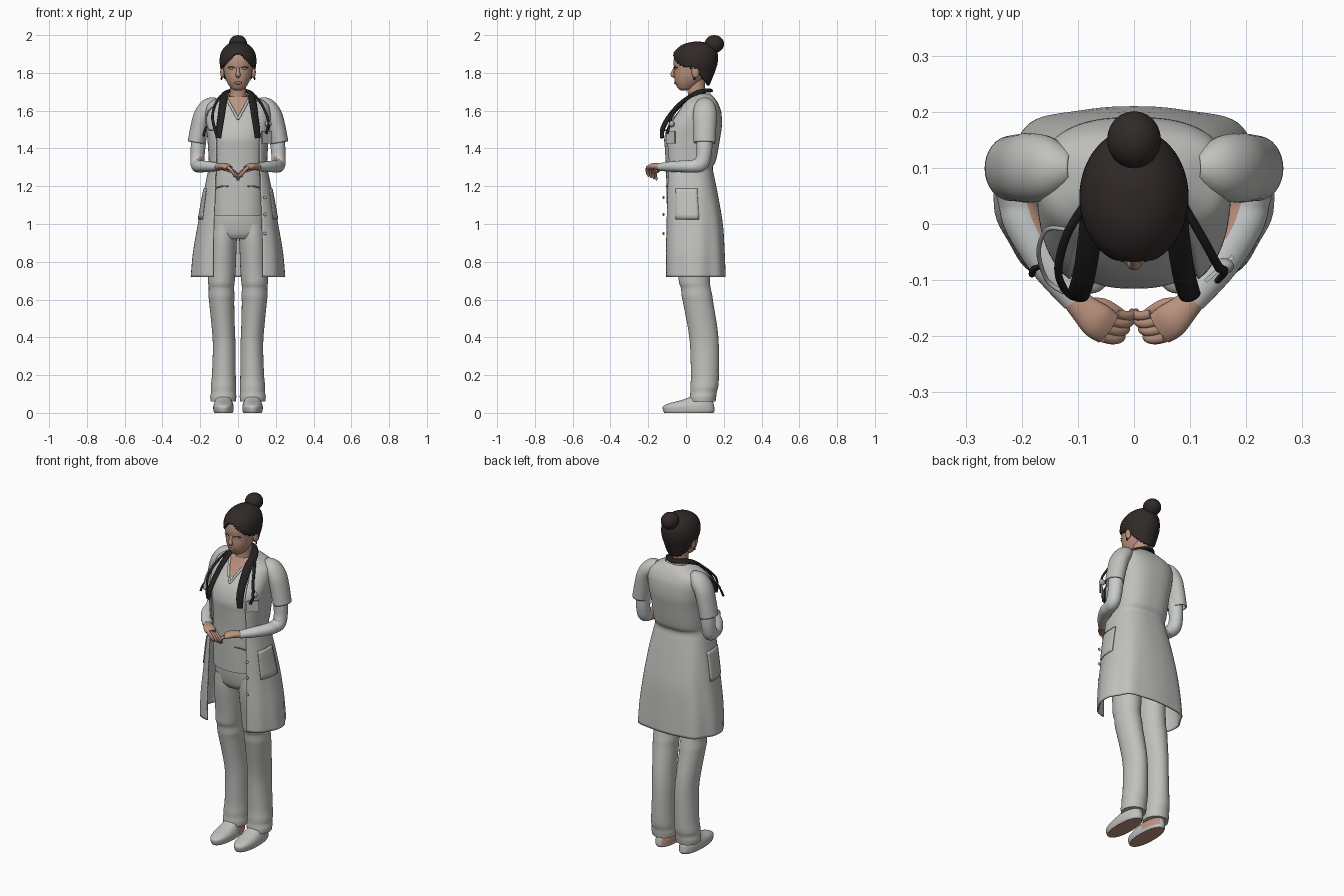
import bpy, bmesh, math
from mathutils import Vector

def mat(name, r, g, b):
    m = bpy.data.materials.new(name)
    m.diffuse_color = (r, g, b, 1)
    return m

CLOTH = mat("cloth_grey", .53, .53, .51)
SLEEVE = mat("undersleeve_grey", .58, .60, .60)
SKIN = mat("skin", .50, .29, .21)
HAIR = mat("dark_hair", .030, .023, .021)
BLACK = mat("black_rubber", .016, .015, .015)
METAL = mat("pale_metal", .42, .42, .42)
LIP = mat("lips", .36, .16, .13)

def smooth_rows(rows, n=5):
    """Catmull-Rom resampling of a list of equal-length tuples."""
    out = []
    for i in range(len(rows) - 1):
        p = [rows[max(0, min(len(rows) - 1, i + k))] for k in (-1, 0, 1, 2)]
        for j in range(n):
            t = j / n
            out.append(tuple(.5 * (2 * b + (c - a) * t + (2 * a - 5 * b + 4 * c - d) * t * t
                                   + (3 * b - a - 3 * c + d) * t ** 3) for a, b, c, d in zip(*p)))
    return out + [tuple(rows[-1])]

def grid(name, rings, mats, closed=True, caps=True, rule=None, thick=0, drop=None):
    """Skin a list of rings; rule(centre, normal) picks the material slot, drop removes faces."""
    bm = bmesh.new()
    vs = [[bm.verts.new(p) for p in r] for r in rings]
    n = len(rings[0])
    for a, b in zip(vs, vs[1:]):
        for i in range(n if closed else n - 1):
            j = (i + 1) % n
            bm.faces.new((a[i], a[j], b[j], b[i]))
    if closed and caps:
        bm.faces.new(vs[0])
        bm.faces.new(vs[-1])
    bmesh.ops.recalc_face_normals(bm, faces=bm.faces[:])
    if drop:
        gone = [f for f in bm.faces if drop(f.calc_center_median())]
        bmesh.ops.delete(bm, geom=gone, context='FACES')
    for f in bm.faces:
        f.smooth = True
        if rule:
            f.material_index = int(rule(f.calc_center_median(), f.normal))
    me = bpy.data.meshes.new(name)
    bm.to_mesh(me)
    bm.free()
    me.set_sharp_from_angle(angle=math.radians(50))
    for m in mats:
        me.materials.append(m)
    ob = bpy.data.objects.new(name, me)
    bpy.context.collection.objects.link(ob)
    if thick:
        md = ob.modifiers.new("thickness", 'SOLIDIFY')
        md.thickness, md.offset = thick, -1
    return ob

def spow(v, e):
    return math.copysign(abs(v) ** e, v)

def loft(name, rows, mats, s=1, segs=48, e=1.0, **kw):
    """Stack of superellipses; rows are (z, cx, cy, rx, ry)."""
    A = [2 * math.pi * i / segs for i in range(segs)]
    return grid(name, [[(s * (cx + rx * spow(math.cos(a), e)), cy + ry * spow(math.sin(a), e), z) for a in A]
                       for z, cx, cy, rx, ry in smooth_rows(rows)], mats, **kw)

def tube(name, rows, mats, s=1, segs=20, ref=None, n=6, **kw):
    """Tube along a path; rows are (x, y, z, ra, rb). ref gives the direction of ra."""
    R = smooth_rows(rows, n)
    P = [Vector(r[:3]) for r in R]
    rings = []
    for i, r in enumerate(R):
        t = (P[min(i + 1, len(P) - 1)] - P[max(i - 1, 0)]).normalized()
        d = (P[i] - Vector((0, .06, 1.45))) if ref is None else Vector(ref)
        u = (d - t * d.dot(t)).normalized()
        v = t.cross(u)
        ring = [P[i] + u * r[3] * math.cos(a) + v * r[4] * math.sin(a)
                for a in (2 * math.pi * k / segs for k in range(segs))]
        rings.append([(s * q.x, q.y, q.z) for q in ring])
    return grid(name, rings, mats, **kw)

def blob(name, c, r, m):
    k = 10
    rows = [(c[2] - r[2] * math.cos(t), c[0], c[1], r[0] * math.sin(t) + 1e-4, r[1] * math.sin(t) + 1e-4)
            for t in (math.pi * i / k for i in range(k + 1))]
    return loft(name, rows, [m], segs=24)

# Coat: (z, half width, front y, back y, half opening)
COAT = smooth_rows([(.72, .243, -.118, .21, .13), (.85, .233, -.12, .205, .13), (1.0, .21, -.12, .195, .128),
                    (1.15, .185, -.12, .17, .122), (1.25, .165, -.12, .15, .12), (1.30, .155, -.12, .142, .118),
                    (1.34, .155, -.121, .16, .117), (1.45, .162, -.125, .18, .115), (1.52, .17, -.105, .19, .11),
                    (1.59, .172, -.055, .187, .1), (1.635, .16, -.022, .172, .085), (1.665, .115, 0, .153, .07),
                    (1.69, .07, .012, .13, .05)], 6)

def coat_point(row, t, s, out=0):
    """t runs from the front edge (0) to the middle of the back (1)."""
    z, w, yf, yb, gap = row
    a0 = math.asin((gap / w) ** (1 / .75))
    a = a0 + (math.pi - a0) * t
    flare = max(0, 1.2 - z) * .016 * math.sin(t * 6 * math.pi) * math.sin(math.pi * t)
    w, h = w + out + flare, (yb - yf) / 2 + out + flare
    return (s * w * math.sin(a) ** .75 if t < 1 else 0, (yf + yb) / 2 - h * spow(math.cos(a), .75), z)

half = [i / 36 for i in range(37)]
grid("coat", [[coat_point(r, t, -1) for t in half] + [coat_point(r, t, 1) for t in half[-2::-1]] for r in COAT],
     [CLOTH], closed=False, thick=.008)
for s in (-1, 1):
    rows = [r for r in COAT if 1.02 < r[0] < 1.2]
    grid("coat_pocket", [[coat_point(r, .2 + .03 * i, s, .005) for i in range(9)] for r in rows],
         [CLOTH], closed=False, thick=.005)
for z in (.95, 1.05, 1.14):
    blob("coat_button", (.143, -.119, z), (.009, .005, .009), METAL)

# Scrub top with a skin V at the neck
def scrub_row(z, w, yf, yb):
    return (z, 0, (yf + yb) / 2, w, (yb - yf) / 2)

loft("scrub_top", [scrub_row(*r) for r in [
    (1.045, .142, -.1, .14), (1.15, .14, -.103, .13), (1.3, .135, -.106, .12), (1.4, .142, -.112, .145),
    (1.46, .147, -.114, .16), (1.53, .15, -.09, .17), (1.59, .15, -.045, .165), (1.64, .12, -.008, .15),
    (1.675, .06, .012, .12)]], [CLOTH, SKIN], segs=96, e=.82,
     rule=lambda c, n: c.y < .05 and abs(c.x) < .6 * (c.z - 1.56))
for s in (-1, 1):
    tube("neckline_trim", [(0, -.078, 1.555, .005, .007), (.03, -.045, 1.61, .005, .007),
                           (.06, .01, 1.665, .005, .007)], [CLOTH], s, 8)
    tube("scrub_pocket_edge", [(.05, -.104, 1.2, .003, .004), (.085, -.1, 1.2, .003, .004),
                               (.12, -.085, 1.19, .003, .004)], [CLOTH], s, 8)

# Trousers
loft("trouser_hips", [(.92, 0, .035, .12, .08), (.95, 0, .035, .146, .1), (1.02, 0, .03, .146, .108),
                      (1.1, 0, .025, .135, .105)], [CLOTH], e=.85)
for s in (-1, 1):
    loft("trouser_leg", [(1.0, .075, .035, .071, .1), (.9, .08, .037, .073, .1), (.75, .085, .042, .072, .085),
                         (.69, .088, .045, .07, .082), (.66, .088, .052, .067, .079), (.62, .087, .058, .069, .081),
                         (.58, .086, .065, .066, .08), (.45, .078, .088, .061, .078), (.35, .073, .098, .06, .076),
                         (.2, .075, .1, .063, .074), (.14, .077, .097, .067, .074), (.11, .077, .093, .066, .07),
                         (.085, .078, .09, .069, .07), (.06, .078, .088, .066, .068)], [CLOTH], s)
    # Shoe with a bare heel side and tan sole
    loft("shoe", [(0, .077, .015, .048, .13), (.012, .077, .015, .053, .136), (.035, .077, .014, .054, .135),
                  (.052, .077, .03, .049, .115), (.066, .077, .055, .044, .085), (.085, .077, .08, .042, .06),
                  (.11, .077, .085, .04, .05)], [CLOTH, SKIN], s, e=.9,
         rule=lambda c, n, s=s: n.z < -.8 or (c.y > .03 and n.x * s < -.5 and c.z > .015))

# Arms and hands
for s in (-1, 1):
    tube("coat_sleeve", [(.11, .1, 1.635, .035, .03), (.15, .1, 1.622, .046, .055), (.185, .1, 1.58, .047, .062),
                         (.205, .1, 1.51, .047, .06), (.22, .099, 1.43, .047, .058)], [CLOTH], s, 32,
         ref=(1, 0, .3), caps=False, thick=.006)
    tube("arm", [(.195, .1, 1.55, .04, .042), (.21, .098, 1.42, .039, .042), (.214, .094, 1.36, .037, .04),
                 (.214, .078, 1.318, .037, .04), (.206, .04, 1.306, .036, .034), (.195, 0, 1.305, .036, .032),
                 (.155, -.07, 1.304, .032, .028), (.104, -.135, 1.302, .025, .021)], [SLEEVE, SKIN], s, 28,
         ref=(1, .2, 0), rule=lambda c, n, s=s: -.03 < c.y < .07 and c.z < 1.36 and n.x * s < -.35)
    tube("palm", [(.112, -.126, 1.303, .018, .022), (.09, -.15, 1.305, .018, .026), (.066, -.172, 1.305, .017, .032),
                  (.046, -.186, 1.296, .013, .03)], [SKIN], s, 20, ref=(0, 0, 1))
    for i in range(4):
        x, y, z = .056 - .008 * i, -.202 + .014 * i, 1.302 - .006 * i
        tube("finger", [(x, y, z, .009, .009), (x - .02, y - .004, z - .016, .009, .009),
                        (x - .033, y, z - .036, .008, .008), (x - .036, y + .006, z - .052, .004, .004)],
             [SKIN], s, 10, ref=(0, 1, .3), n=3)
    tube("thumb", [(.085, -.142, 1.298, .012, .012), (.055, -.143, 1.288, .011, .011),
                   (.03, -.155, 1.278, .009, .009), (.012, -.165, 1.268, .005, .005)], [SKIN], s, 10, ref=(0, 0, 1), n=3)

# Neck, head and face
loft("neck", [(1.6, 0, .07, .06, .06), (1.65, 0, .062, .05, .052), (1.7, 0, .055, .043, .046),
              (1.78, 0, .05, .045, .05)], [SKIN])
loft("head", [(1.708, 0, -.012, .018, .018), (1.716, 0, -.005, .034, .036), (1.73, 0, .003, .046, .053),
              (1.75, 0, .01, .058, .068), (1.78, 0, .02, .07, .083), (1.82, 0, .026, .077, .089),
              (1.86, 0, .03, .08, .096), (1.9, 0, .04, .077, .094), (1.93, 0, .05, .05, .06)], [SKIN], e=.95)
tube("nose", [(0, -.058, 1.835, .005, .007), (0, -.068, 1.81, .007, .008), (0, -.072, 1.79, .01, .013),
              (0, -.06, 1.778, .006, .009)], [SKIN], ref=(0, -1, 0))
blob("lips", (0, -.055, 1.747), (.022, .008, .008), LIP)
for s in (-1, 1):
    blob("ear", (s * .082, .05, 1.805), (.012, .02, .033), SKIN)
    blob("earring", (s * .088, .045, 1.77), (.005, .005, .008), BLACK)
    blob("eye", (s * .033, -.056, 1.823), (.014, .004, .005), METAL)
    tube("eyelash", [(s * .016, -.061, 1.827, .003, .002), (s * .033, -.059, 1.832, .003, .002),
                     (s * .052, -.046, 1.828, .003, .002)], [HAIR], 1, 6, ref=(0, -1, 0))

# Swept-back hair, open at the face, with a bun
def face_area(c):
    if c.y < .03:
        return c.z < 1.9 - 1.0 * max(0, abs(c.x) - .015)
    return c.z < 1.84 - 1.2 * (c.y - .03)

loft("hair", [(1.715, 0, .08, .04, .035), (1.75, 0, .065, .068, .066), (1.8, 0, .052, .086, .099),
              (1.85, 0, .048, .097, .119), (1.9, 0, .05, .093, .118), (1.935, 0, .055, .073, .095),
              (1.957, 0, .06, .044, .06), (1.967, 0, .06, .005, .005)], [HAIR], segs=96, drop=face_area, thick=.008)
blob("hair_bun", (0, .15, 1.953), (.048, .051, .047), HAIR)

# Stethoscope: neck band, tubing, ring and ear tips
HALF = [(.104, -.128, 1.455, .009, .016), (.098, -.122, 1.51, .009, .02), (.088, -.085, 1.575, .009, .021),
        (.078, -.02, 1.645, .009, .022), (.066, .06, 1.695, .01, .02)]
tube("neck_band", [(-r[0],) + r[1:] for r in HALF] + [(0, .125, 1.708, .01, .018)] + HALF[::-1], [BLACK])
tube("tubing_right", [(.09, .03, 1.68, .006, .008), (.125, -.03, 1.635, .006, .008), (.15, -.075, 1.58, .006, .008),
                      (.162, -.085, 1.53, .006, .008), (.15, -.1, 1.48, .006, .008)], [BLACK], segs=10)
tube("tubing_left", [(-.09, .03, 1.68, .006, .008), (-.12, -.02, 1.635, .006, .008), (-.135, -.08, 1.57, .006, .008),
                     (-.125, -.115, 1.51, .006, .008), (-.11, -.13, 1.46, .006, .008)], [BLACK], segs=10)
tube("metal_loop", [(-.12, -.01, 1.63, .004, .004), (-.155, -.01, 1.6, .004, .004), (-.17, -.05, 1.55, .004, .004),
                    (-.155, -.1, 1.5, .004, .004), (-.125, -.122, 1.5, .004, .004)], [METAL], segs=8)
tube("ear_tip", [(-.165, -.075, 1.52, .004, .004), (-.178, -.08, 1.49, .006, .006),
                 (-.182, -.09, 1.465, .006, .006)], [BLACK], segs=8)
blob("chest_piece", (.16, -.075, 1.53), (.018, .014, .018), METAL)

# Name badge, turned outward on the chest
bpy.ops.mesh.primitive_cube_add(size=1, location=(.152, -.08, 1.46), rotation=(0, 0, math.radians(42)))
badge = bpy.context.object
badge.name = "badge"
badge.scale = (.066, .007, .065)
badge.data.materials.append(CLOTH)
